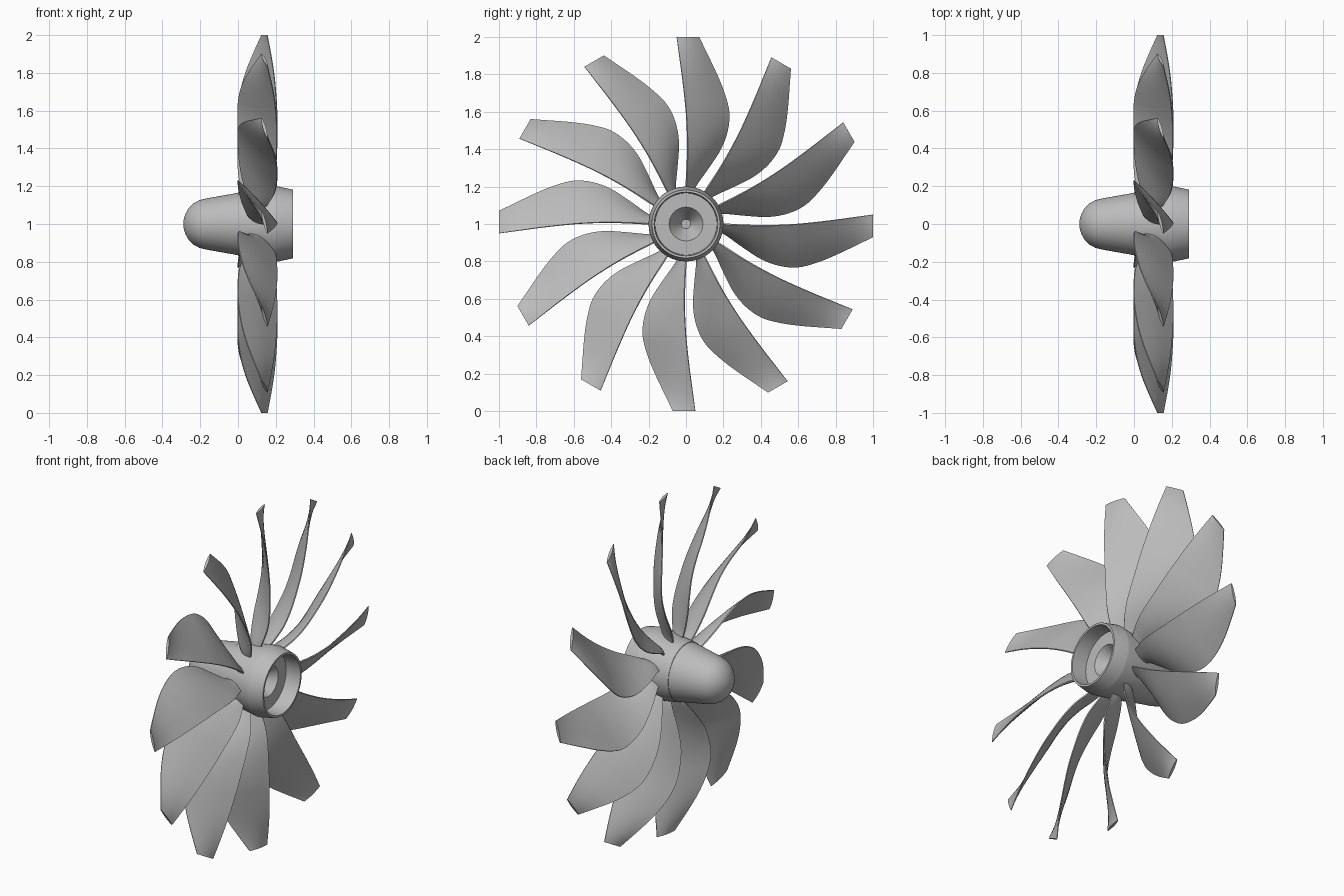
import bpy, bmesh, math
from mathutils import Vector

if "Cube" in bpy.data.objects:
    bpy.data.objects.remove(bpy.data.objects["Cube"])

BLADES = 12
SEGMENTS = 64
CENTRE_Z = 1.0

grey = bpy.data.materials.new("light grey")
grey.use_nodes = True
colour = (0.5, 0.5, 0.5, 1)
grey.diffuse_color = colour
grey.node_tree.nodes["Principled BSDF"].inputs["Base Color"].default_value = colour


def finish(bm, name, angle):
    """Turn a bmesh into a smooth-shaded mesh with sharp creases."""
    bmesh.ops.recalc_face_normals(bm, faces=bm.faces)
    mesh = bpy.data.meshes.new(name)
    bm.to_mesh(mesh)
    bm.free()
    mesh.materials.append(grey)
    mesh.shade_smooth()
    mesh.set_sharp_from_angle(angle=math.radians(angle))
    return mesh


def place(mesh, name, turn=0.0):
    ob = bpy.data.objects.new(name, mesh)
    ob.location.z = CENTRE_Z
    ob.rotation_euler.x = turn
    bpy.context.collection.objects.link(ob)
    return ob


def lathe(name, profile):
    """Spin (x, radius) points around the x axis."""
    bm = bmesh.new()
    verts = [bm.verts.new((x, 0, r)) for x, r in profile]
    edges = [bm.edges.new(pair) for pair in zip(verts, verts[1:])]
    bmesh.ops.spin(bm, geom=verts + edges, cent=(0, 0, 0), axis=(1, 0, 0),
                   angle=math.tau, steps=SEGMENTS, use_merge=True)
    bmesh.ops.remove_doubles(bm, verts=bm.verts, dist=0.0001)
    return place(finish(bm, name, 30), name)


def smooth_row(rows, t):
    """Catmull-Rom blend through the station rows, t from 0 to 1."""
    u = t * (len(rows) - 1)
    i = min(int(u), len(rows) - 2)
    f = u - i
    a, b, c, d = (rows[max(0, min(len(rows) - 1, i + k))] for k in (-1, 0, 1, 2))
    return [q + f * (r - p) / 2 + f * f * (2 * p - 5 * q + 4 * r - s) / 2
            + f ** 3 * (3 * q - p - 3 * r + s) / 2
            for p, q, r, s in zip(a, b, c, d)]


# Blade stations: radius, leading x, leading y, trailing x, trailing y, thickness
STATIONS = [
    (0.14, 0.07, 0.03, 0.13, 0.0, 0.03),
    (0.20, 0.05, 0.05, 0.155, 0.0, 0.03),
    (0.30, 0.02, 0.12, 0.19, 0.005, 0.028),
    (0.40, 0.004, 0.185, 0.203, 0.008, 0.026),
    (0.50, 0.0, 0.222, 0.206, 0.006, 0.024),
    (0.60, 0.0, 0.23, 0.206, 0.0, 0.022),
    (0.70, 0.013, 0.205, 0.20, -0.01, 0.021),
    (0.80, 0.04, 0.165, 0.19, -0.022, 0.02),
    (0.90, 0.08, 0.118, 0.174, -0.036, 0.018),
    (1.00, 0.125, 0.07, 0.155, -0.05, 0.016),
]


def blade_mesh(rings=36, chord=8):
    bm = bmesh.new()
    loops = []
    for k in range(rings + 1):
        r, lx, ly, tx, ty, thick = smooth_row(STATIONS, k / rings)
        lead, trail = Vector((lx, ly, r)), Vector((tx, ty, r))
        across = trail - lead
        normal = Vector((across.y, -across.x, 0)).normalized()
        faces = ([], [])
        for j in range(chord + 1):
            s = j / chord
            half = thick / 2 * (0.25 + 0.75 * math.sin(math.pi * s))
            mid = lead + across * s
            faces[0].append(bm.verts.new(mid + normal * half))
            faces[1].append(bm.verts.new(mid - normal * half))
        loops.append(faces[0] + faces[1][::-1])
    n = len(loops[0])
    for a, b in zip(loops, loops[1:]):
        for j in range(n):
            bm.faces.new((a[j], a[(j + 1) % n], b[(j + 1) % n], b[j]))
    bm.faces.new(loops[0])
    bm.faces.new(loops[-1])
    return finish(bm, "blade", 40)


# Rounded nose cone
lathe("nose_cone", [(-0.29, 0), (-0.287, 0.025), (-0.278, 0.055), (-0.262, 0.083),
                    (-0.238, 0.108), (-0.205, 0.126), (-0.17, 0.135),
                    (0.0, 0.165), (0.0, 0.0)])

# Flared hub with recessed rear and conical socket
lathe("hub", [(0.0, 0.0), (0.0, 0.168), (0.2, 0.2), (0.21, 0.199), (0.29, 0.182),
              (0.29, 0.17), (0.2, 0.165), (0.2, 0.09), (0.1, 0.025), (0.1, 0.0)])

# Ring of swept, twisted blades sharing one mesh
blade = blade_mesh()
for i in range(BLADES):
    place(blade, f"blade_{i + 1}", -i * math.tau / BLADES)
